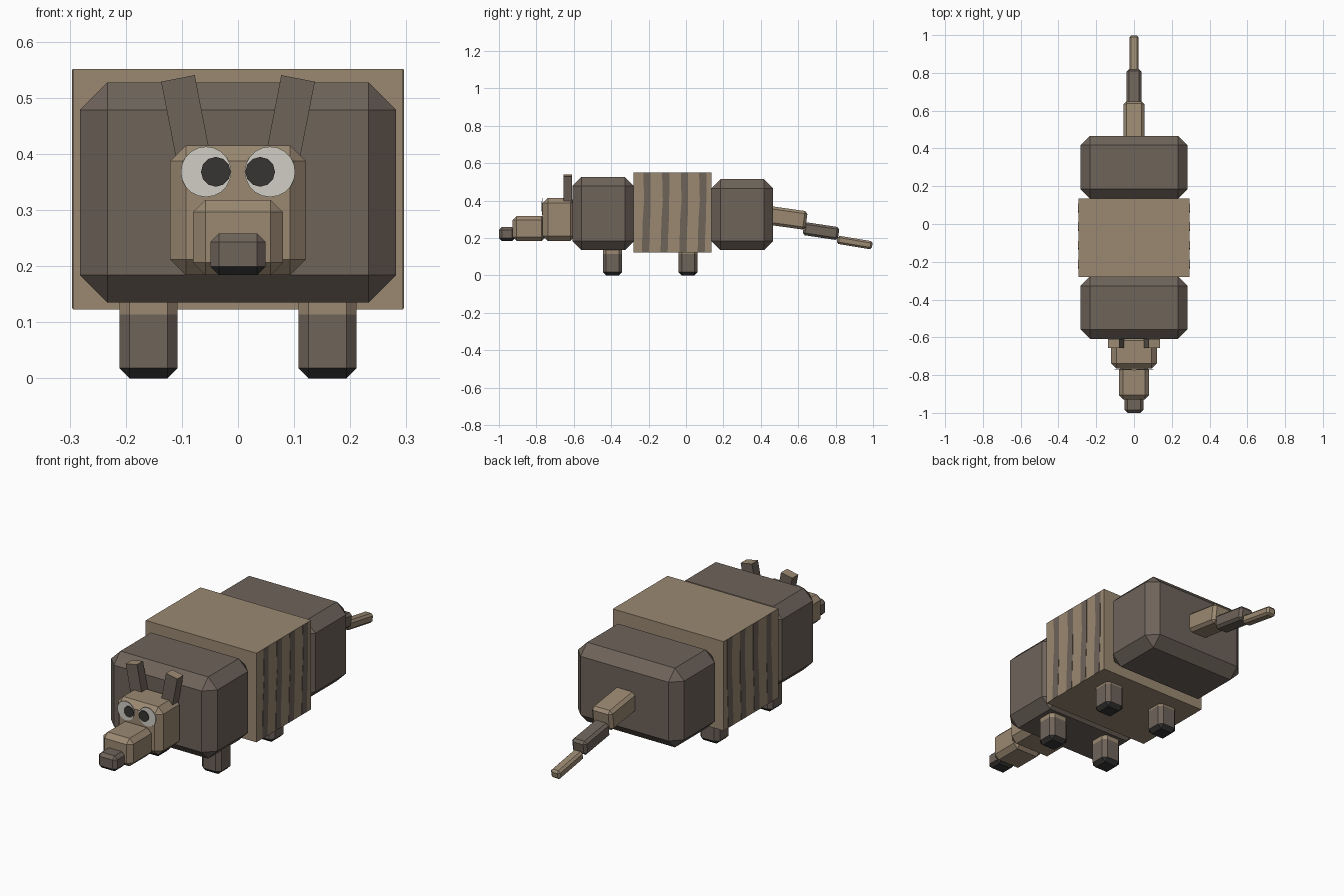
import bpy, bmesh, math
from mathutils import Matrix, Vector

if "Cube" in bpy.data.objects:
    bpy.data.objects.remove(bpy.data.objects["Cube"])


def material(name, rgb):
    lin = [((c / 255 + 0.055) / 1.055) ** 2.4 for c in rgb]
    m = bpy.data.materials.new(name)
    m.diffuse_color = (*lin, 1)
    m.use_nodes = True
    m.node_tree.nodes["Principled BSDF"].inputs["Base Color"].default_value = m.diffuse_color
    return m


TAN = material("tan", (155, 137, 114))
BROWN = material("shell brown", (110, 99, 90))
WHITE = material("eye white", (208, 205, 197))
BLACK = material("near black", (54, 53, 52))


def finish(bm, name, mats, rule=None):
    bmesh.ops.recalc_face_normals(bm, faces=bm.faces[:])
    bm.normal_update()
    if rule:
        for f in bm.faces:
            f.material_index = rule(f)
    me = bpy.data.meshes.new(name)
    bm.to_mesh(me)
    bm.free()
    for m in mats:
        me.materials.append(m)
    ob = bpy.data.objects.new(name, me)
    bpy.context.collection.objects.link(ob)
    return ob


def box(name, lo, hi, mats, bevel=0.0, rule=None, cut_z=None):
    """Chamfered box between two corners."""
    lo, hi = Vector(lo), Vector(hi)
    bm = bmesh.new()
    bmesh.ops.create_cube(bm, size=1)
    bmesh.ops.scale(bm, vec=hi - lo, verts=bm.verts)
    bmesh.ops.translate(bm, vec=(lo + hi) / 2, verts=bm.verts)
    if bevel:
        bmesh.ops.bevel(bm, geom=bm.edges[:], offset=bevel, segments=1,
                        affect='EDGES', clamp_overlap=True)
    if cut_z is not None:
        bmesh.ops.bisect_plane(bm, geom=bm.verts[:] + bm.edges[:] + bm.faces[:],
                               plane_co=(0, 0, cut_z), plane_no=(0, 0, 1))
    return finish(bm, name, mats, rule)


def tilted_box(name, center, size, axis, degrees, mats, bevel=0.0, rule=None):
    h = Vector(size) / 2
    ob = box(name, -h, h, mats, bevel, rule)
    ob.data.transform(Matrix.Translation(center) @ Matrix.Rotation(math.radians(degrees), 4, axis))
    return ob


def disc(name, x, z, r, y, sides, mat):
    """Thin upright disc facing the front."""
    bm = bmesh.new()
    bmesh.ops.create_cone(bm, cap_ends=True, segments=sides, radius1=r, radius2=r, depth=0.003)
    m = Matrix.Translation((x, y, z)) @ Matrix.Rotation(math.pi / 2, 4, 'X')
    bmesh.ops.transform(bm, matrix=m, verts=bm.verts)
    return finish(bm, name, [mat])


def sole(f):
    return 1 if f.normal.z < -0.3 else 0


def leg_rule(f):
    if f.calc_center_median().z > 0.114:
        return 2
    return sole(f)


# Body: two chamfered shells and the middle band
box("front_shell", (-0.282, -0.608, 0.135), (0.282, -0.278, 0.527), [BROWN], 0.049)
box("rear_shell", (-0.282, 0.135, 0.135), (0.282, 0.466, 0.515), [BROWN], 0.049)
box("middle_band", (-0.294, -0.28, 0.123), (0.294, 0.135, 0.551), [TAN])

# Ragged dark stripes on both flanks of the band
for side in (-1, 1):
    for i, y in enumerate((-0.21, -0.11, -0.01, 0.088)):
        bm = bmesh.new()
        outline = [(-0.026, 0.124), (0.012, 0.124), (0.016, 0.25), (0.020, 0.33),
                   (0.021, 0.55), (-0.018, 0.55), (-0.014, 0.40), (-0.021, 0.30)]
        face = bm.faces.new([bm.verts.new((side * 0.292, y + dy, z)) for dy, z in outline])
        ext = bmesh.ops.extrude_face_region(bm, geom=[face])
        top = [v for v in ext["geom"] if isinstance(v, bmesh.types.BMVert)]
        bmesh.ops.translate(bm, vec=(side * 0.0035, 0, 0), verts=top)
        finish(bm, f"band_stripe_{'left' if side < 0 else 'right'}_{i + 1}", [BROWN])

# Head, snout and nose step down towards the front
box("head", (-0.121, -0.766, 0.184), (0.121, -0.59, 0.415), [TAN], 0.028)
box("snout", (-0.08, -0.928, 0.184), (0.08, -0.75, 0.318), [TAN], 0.022)
box("nose", (-0.049, -1.0, 0.184), (0.049, -0.915, 0.258), [BROWN, BLACK], 0.015, sole)

for side in (-1, 1):
    word = "left" if side < 0 else "right"
    # Eyes
    disc(f"eye_{word}", side * 0.057, 0.368, 0.045, -0.768, 20, WHITE)
    disc(f"pupil_{word}", side * 0.0395, 0.368, 0.0265, -0.771, 12, BLACK)
    # Ears leaning outwards, tan at the tips
    tilted_box(f"ear_{word}", (side * 0.091, -0.633, 0.452), (0.061, 0.046, 0.168), 'Y',
               side * 11, [BROWN, TAN], 0, lambda f: 1 if f.normal.z > 0.5 else 0)
    # Legs with dark soles and a tan rim at the top
    for where, y in (("front", -0.393), ("rear", 0.011)):
        x = side * 0.1595
        box(f"{where}_leg_{word}", (x - 0.0515, y - 0.0515, 0), (x + 0.0515, y + 0.0515, 0.18),
            [BROWN, BLACK, TAN], 0.018, leg_rule, 0.114)

# Tail in three shrinking, drooping segments
tilted_box("tail_base", (0, 0.53, 0.309), (0.11, 0.23, 0.1), 'X', -8, [TAN], 0.014)
tilted_box("tail_middle", (0, 0.722, 0.237), (0.078, 0.19, 0.07), 'X', -8.5, [BROWN], 0.012)
tilted_box("tail_tip", (0, 0.902, 0.176), (0.05, 0.19, 0.044), 'X', -9.5, [TAN], 0.01)
